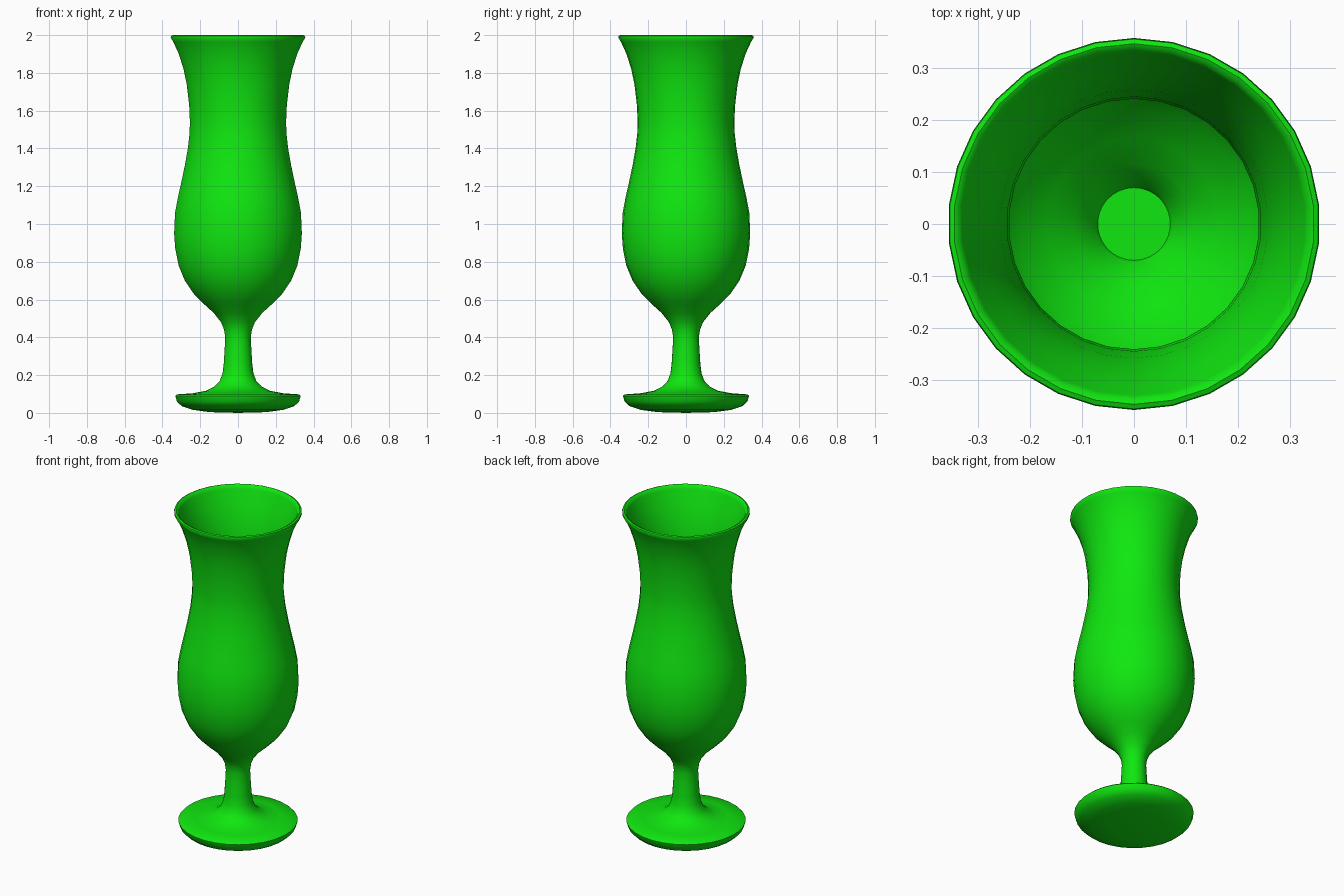
import bpy
import bmesh
from math import pi, radians
from mathutils import Matrix, Vector

default = bpy.data.objects.get("Cube")
if default:
    bpy.data.objects.remove(default, do_unlink=True)

SIDES = 30

green = bpy.data.materials.new("bright green")
green.use_nodes = True
color = (0.005, 0.8, 0.005, 1)
green.diffuse_color = color
green.node_tree.nodes["Principled BSDF"].inputs["Base Color"].default_value = color


def lathe(name, profile, material):
    """Revolve (radius, height) points around z into a closed smooth object."""
    bm = bmesh.new()
    verts = [bm.verts.new((r, 0, z)) for r, z in profile]
    edges = [bm.edges.new(pair) for pair in zip(verts, verts[1:])]
    bmesh.ops.rotate(bm, verts=verts, matrix=Matrix.Rotation(pi / SIDES, 3, "Z"))
    bmesh.ops.spin(bm, geom=verts + edges, axis=Vector((0, 0, 1)), cent=Vector(),
                   angle=2 * pi, steps=SIDES, use_merge=True)
    bmesh.ops.remove_doubles(bm, verts=bm.verts, dist=0.0005)
    bmesh.ops.recalc_face_normals(bm, faces=bm.faces)
    mesh = bpy.data.meshes.new(name)
    bm.to_mesh(mesh)
    bm.free()
    mesh.materials.append(material)
    obj = bpy.data.objects.new(name, mesh)
    bpy.context.collection.objects.link(obj)
    bpy.ops.object.select_all(action="DESELECT")
    obj.select_set(True)
    bpy.context.view_layer.objects.active = obj
    bpy.ops.object.shade_smooth_by_angle(angle=radians(50))
    return obj


# Foot: shallow rounded underside, crisp edge, flared top
foot = [(0, 0), (0.15, 0.004), (0.24, 0.016), (0.3, 0.036), (0.325, 0.06),
        (0.334, 0.09), (0.325, 0.098), (0.24, 0.104), (0.17, 0.117), (0.125, 0.14),
        (0.097, 0.17), (0.082, 0.21)]
# Stem
stem = [(0.076, 0.26), (0.071, 0.34), (0.068, 0.4), (0.074, 0.44)]
# Outside of the bowl, from the stem to the flared mouth
bowl = [(0.09, 0.48), (0.13, 0.53), (0.18, 0.575), (0.235, 0.63), (0.283, 0.7),
        (0.316, 0.78), (0.334, 0.87), (0.34, 0.95), (0.335, 1.06), (0.32, 1.14),
        (0.302, 1.22), (0.283, 1.31), (0.267, 1.4), (0.258, 1.48), (0.256, 1.54),
        (0.26, 1.63), (0.273, 1.74), (0.29, 1.82), (0.315, 1.9), (0.345, 1.965)]
# Rolled rim
rim = [(0.358, 1.986), (0.356, 1.996), (0.347, 2.0), (0.337, 1.995), (0.33, 1.976)]
# Inside wall follows the bowl at a constant thickness, closed by a flat floor
WALL = 0.015
inside = [(r - WALL, z) for r, z in reversed(bowl[:-1])] + [(0.07, 0.466), (0, 0.466)]

lathe("footed_glass", foot + stem + bowl + rim + inside, green)
